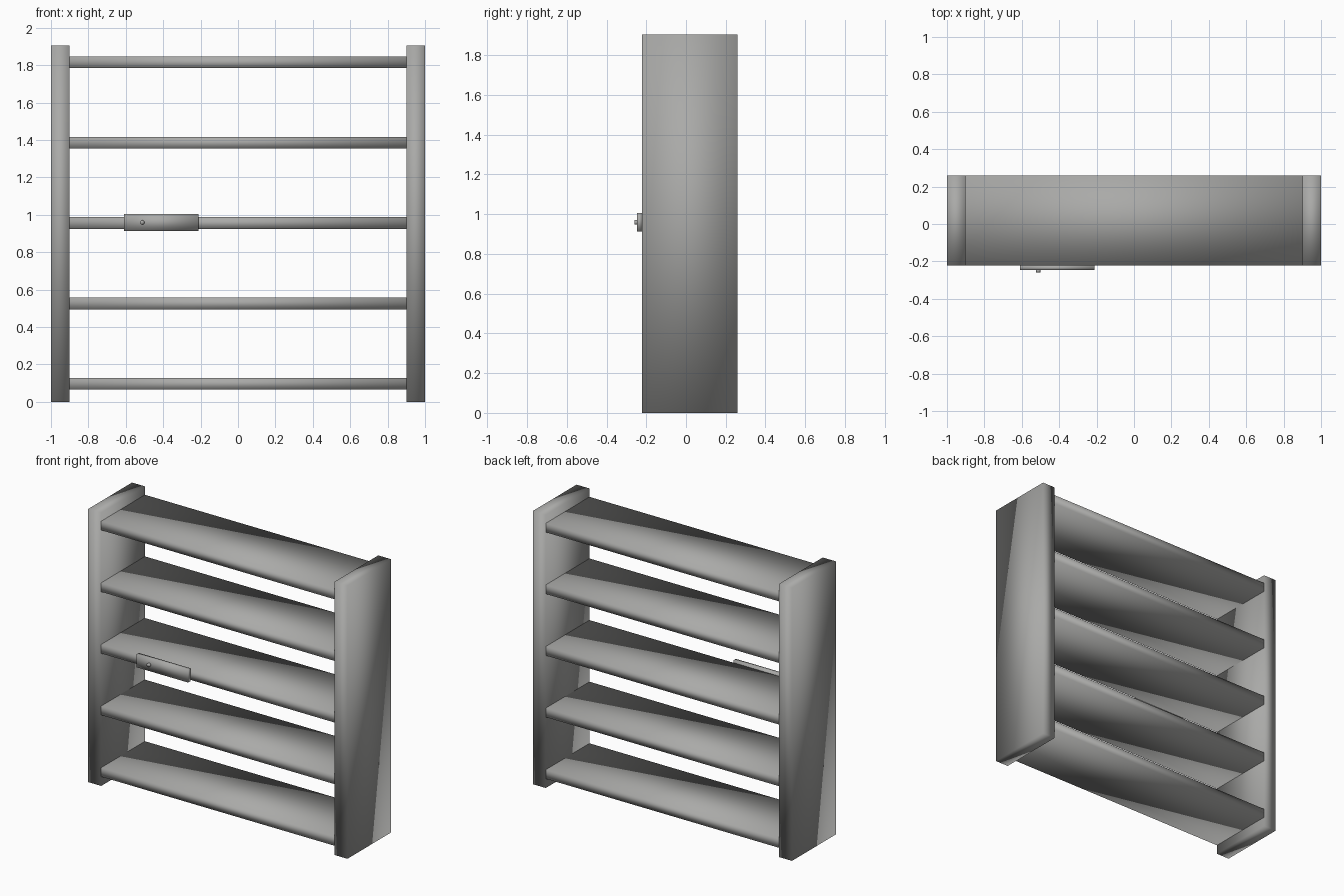
import bpy
import math

# Remove the default cube
cube = bpy.data.objects.get("Cube")
if cube:
    bpy.data.objects.remove(cube, do_unlink=True)

# Single grey finish
grey = bpy.data.materials.new("grey")
grey.use_nodes = True
colour = (0.4, 0.4, 0.39, 1)
grey.diffuse_color = colour
grey.node_tree.nodes["Principled BSDF"].inputs["Base Color"].default_value = colour


def finish(name):
    obj = bpy.context.object
    obj.name = name
    obj.data.materials.append(grey)
    bpy.ops.object.shade_smooth()
    return obj


def box(name, low, high):
    """Soft-shaded box between two corners."""
    centre = [(a + b) / 2 for a, b in zip(low, high)]
    bpy.ops.mesh.primitive_cube_add(size=1, location=centre)
    bpy.context.object.scale = [b - a for a, b in zip(low, high)]
    bpy.ops.object.transform_apply(location=False, rotation=False, scale=True)
    return finish(name)


FRONT, BACK, HEIGHT = -0.222, 0.26, 1.905
INNER, OUTER = 0.9, 1.0
BOARD = 0.063

# Side panels
box("left_panel", (INNER, FRONT, 0), (OUTER, BACK, HEIGHT))
box("right_panel", (-OUTER, FRONT, 0), (-INNER, BACK, HEIGHT))

# Evenly spaced shelf boards
for i in range(5):
    z = 0.096 + i * 0.4297
    box(f"shelf_{i + 1}", (-INNER, FRONT, z - BOARD / 2), (INNER, BACK, z + BOARD / 2))

# Plate on the middle shelf with its small stud
box("front_plate", (-0.61, -0.246, 0.914), (-0.212, FRONT, 1.005))
bpy.ops.mesh.primitive_cylinder_add(vertices=16, radius=0.012, depth=0.02,
                                    location=(-0.512, -0.25, 0.959),
                                    rotation=(math.pi / 2, 0, 0))
finish("plate_stud")
